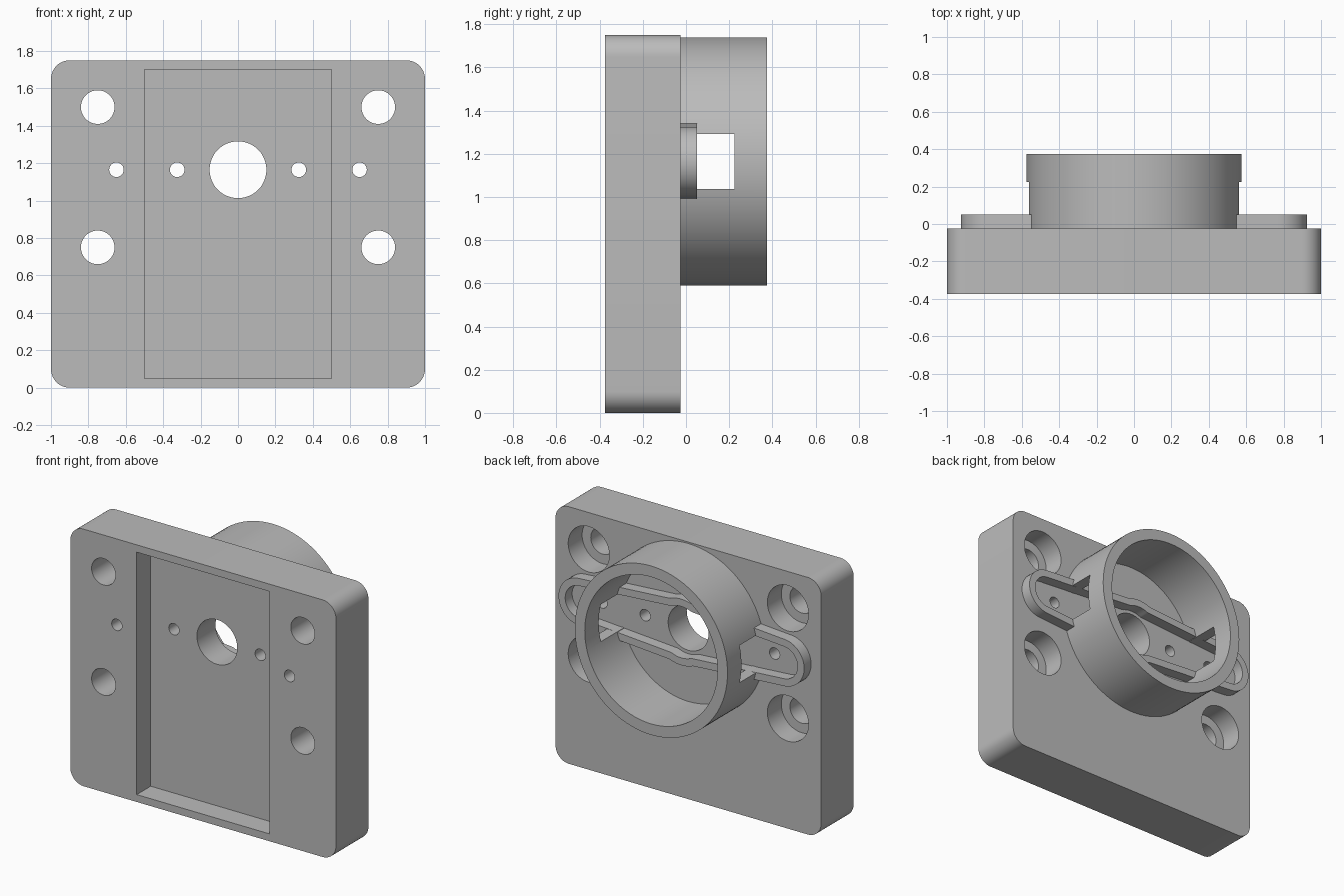
import bpy
import bmesh
from math import sin, cos, pi, sqrt, radians

old = bpy.data.objects.get("Cube")
if old:
    bpy.data.objects.remove(old, do_unlink=True)

grey = bpy.data.materials.new("plain grey")
grey.use_nodes = True
grey.diffuse_color = (0.5, 0.5, 0.5, 1)
grey.node_tree.nodes["Principled BSDF"].inputs["Base Color"].default_value = (0.5, 0.5, 0.5, 1)

BACK, FRONT = -0.025, -0.375   # plate faces
HUB_Z = 1.165                  # height of the hub axis


def prism(name, outline, y0, y1):
    """Extrude an x-z outline along y."""
    bm = bmesh.new()
    face = bm.faces.new([bm.verts.new((x, y0, z)) for x, z in outline])
    ext = bmesh.ops.extrude_face_region(bm, geom=[face])
    verts = [v for v in ext["geom"] if isinstance(v, bmesh.types.BMVert)]
    bmesh.ops.translate(bm, verts=verts, vec=(0, y1 - y0, 0))
    bmesh.ops.recalc_face_normals(bm, faces=bm.faces)
    mesh = bpy.data.meshes.new(name)
    bm.to_mesh(mesh)
    bm.free()
    mesh.materials.append(grey)
    obj = bpy.data.objects.new(name, mesh)
    bpy.context.collection.objects.link(obj)
    return obj


def circle(x, z, r, n=48):
    return [(x + r * cos(2 * pi * i / n), z + r * sin(2 * pi * i / n)) for i in range(n)]


def box(x0, x1, z0, z1):
    return [(x0, z0), (x1, z0), (x1, z1), (x0, z1)]


def rounded(w, z0, z1, r, n=12):
    pts = []
    corners = [(w - r, z1 - r), (r - w, z1 - r), (r - w, z0 + r), (w - r, z0 + r)]
    for q, (cx, cz) in enumerate(corners):
        for i in range(n + 1):
            a = (q + i / n) * pi / 2
            pts.append((cx + r * cos(a), cz + r * sin(a)))
    return pts


def arm_outline(grow):
    """Double tapered arm with round tips and a wider hub, offset by grow."""
    tip_x, tip_r, hub_r, taper = 0.765, 0.11 + grow, 0.175 + grow, 0.07
    half = []
    for i in range(13):                       # round tip
        a = pi / 2 * i / 12
        half.append((tip_x + tip_r * cos(a), tip_r * sin(a)))
    for i in range(30, -1, -1):               # hub bulge
        x = 0.3 * i / 30
        arm = tip_r + taper * (tip_x - x)
        half.append((x, max(arm, sqrt(max(hub_r ** 2 - x * x, 0)))))
    upper = half + [(-x, z) for x, z in reversed(half[:-1])]
    lower = [(x, -z) for x, z in reversed(upper[1:-1])]
    return [(x, HUB_Z + z) for x, z in upper + lower]


def cut(obj, cutters):
    """Subtract each cutter, then discard it."""
    bpy.context.view_layer.objects.active = obj
    for c in cutters:
        c.hide_render = True
        mod = obj.modifiers.new("cut", "BOOLEAN")
        mod.operation, mod.solver, mod.object = "DIFFERENCE", "EXACT", c
        bpy.ops.object.modifier_apply(modifier=mod.name)
        bpy.data.objects.remove(c, do_unlink=True)


def smooth(obj):
    bpy.ops.object.select_all(action="DESELECT")
    obj.select_set(True)
    bpy.context.view_layer.objects.active = obj
    bpy.ops.object.shade_smooth_by_angle(angle=radians(30))


# Mounting plate with front pocket and all its holes
plate = prism("mounting_plate", rounded(1, 0, 1.75, 0.1), FRONT, BACK)
cutters = [prism("pocket", box(-0.5, 0.5, 0.05, 1.7), -0.5, -0.225),
           prism("hub_hole", circle(0, HUB_Z, 0.152), -0.6, 0.2)]
for side in (-1, 1):
    for x in (0.325, 0.65):
        cutters.append(prism("small_hole", circle(side * x, HUB_Z, 0.039, 24), -0.6, 0.2))
    for z in (0.75, 1.5):
        cutters.append(prism("bolt_hole", circle(side * 0.75, z, 0.09), -0.6, 0.2))
        cutters.append(prism("counterbore", circle(side * 0.75, z, 0.155), BACK - 0.15, 0.2))
cut(plate, cutters)
smooth(plate)

# Round collar with a window on each side
collar = prism("round_collar", circle(0, HUB_Z, 0.575, 96), BACK, 0.375)
cut(collar, [prism("bore", circle(0, HUB_Z, 0.5, 96), -0.2, 0.6),
             prism("window", box(-0.9, 0.9, HUB_Z - 0.127, HUB_Z + 0.127), -0.2, 0.225)])
smooth(collar)

# Raised rim that holds the double arm
rim = prism("arm_rim", arm_outline(0.05), BACK, 0.05)
cut(rim, [prism("arm_slot", arm_outline(0), -0.2, 0.2)])
smooth(rim)
